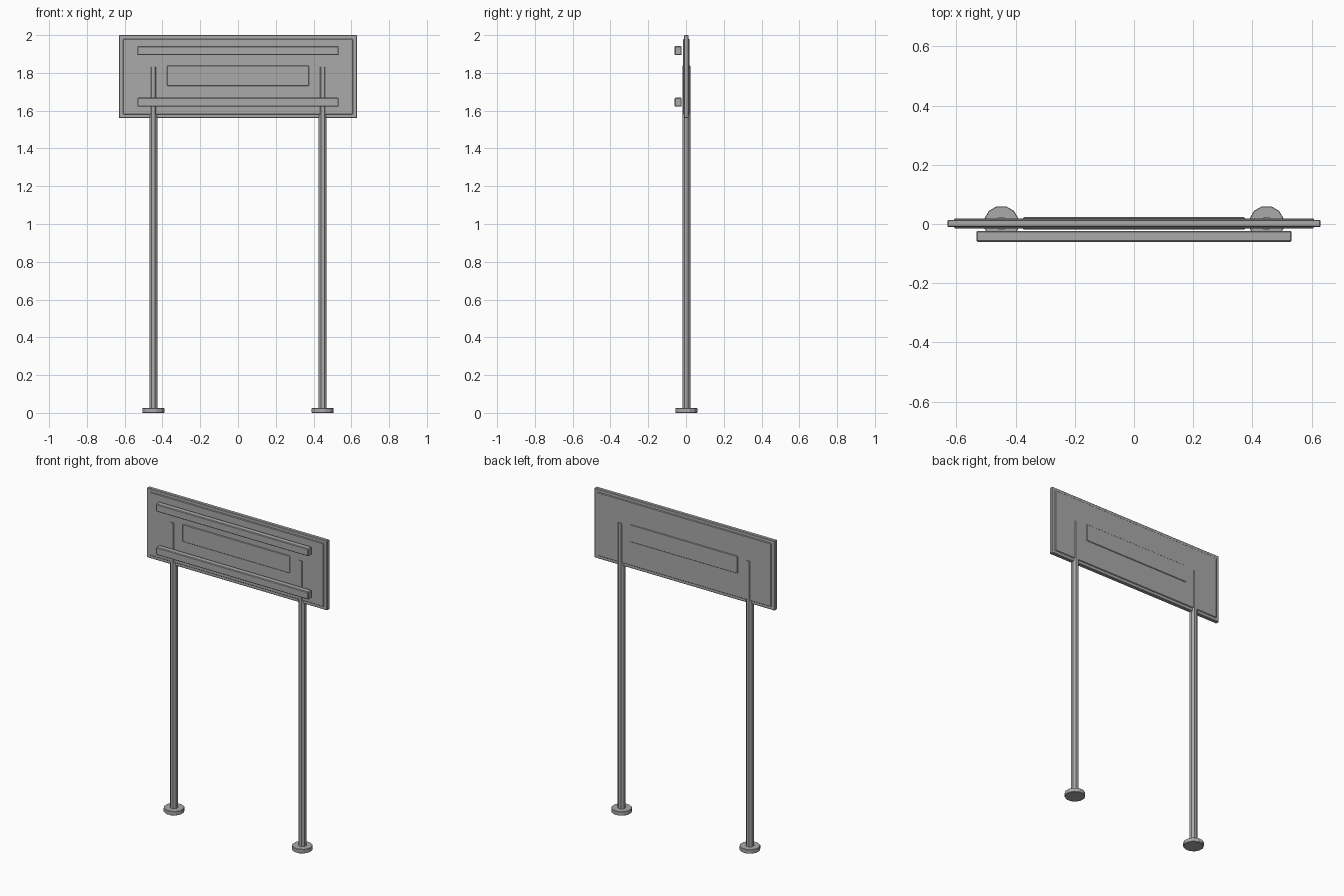
import bpy, math

cube = bpy.data.objects.get("Cube")
if cube:
    bpy.data.objects.remove(cube, do_unlink=True)

grey = bpy.data.materials.new("plain grey")
grey.use_nodes = True
colour = (0.4, 0.4, 0.4, 1)
grey.diffuse_color = colour
grey.node_tree.nodes["Principled BSDF"].inputs["Base Color"].default_value = colour

MID_Y = 0.002


def finish(obj, name, bevel=0):
    obj.name = name
    obj.data.materials.append(grey)
    if bevel:
        mod = obj.modifiers.new("edge", 'BEVEL')
        mod.width = bevel
        mod.segments = 1
    return obj


def box(name, half_x, y0, y1, z0, z1, bevel):
    bpy.ops.mesh.primitive_cube_add(size=1, location=(0, (y0 + y1) / 2, (z0 + z1) / 2))
    obj = bpy.context.object
    obj.scale = (2 * half_x, y1 - y0, z1 - z0)
    bpy.ops.object.transform_apply(location=False, rotation=False, scale=True)
    return finish(obj, name, bevel)


def post(name, x, radius, z0, z1, sides, bevel=0):
    bpy.ops.mesh.primitive_cylinder_add(
        vertices=sides, radius=radius, depth=z1 - z0,
        location=(x, MID_Y, (z0 + z1) / 2), rotation=(0, 0, math.pi / sides))
    return finish(bpy.context.object, name, bevel)


# Layered sign board, stepped on both faces
for name, half_x, half_y, z0, z1 in (
        ("board", 0.63, 0.012, 1.56, 2.0),
        ("raised_panel", 0.608, 0.017, 1.58, 1.98),
        ("centre_panel", 0.375, 0.021, 1.73, 1.84)):
    box(name, half_x, MID_Y - half_y, MID_Y + half_y, z0, z1, 0.003)

# Horizontal rails in front of the board
for name, z in (("upper_rail", 1.918), ("lower_rail", 1.645)):
    box(name, 0.533, -0.06, -0.023, z - 0.024, z + 0.024, 0.004)

# Legs with round feet
for side, x in (("left", 0.448), ("right", -0.448)):
    post(side + "_leg", x, 0.023, 0.01, 1.83, 8)
    post(side + "_foot", x, 0.06, 0, 0.026, 12, 0.002)
